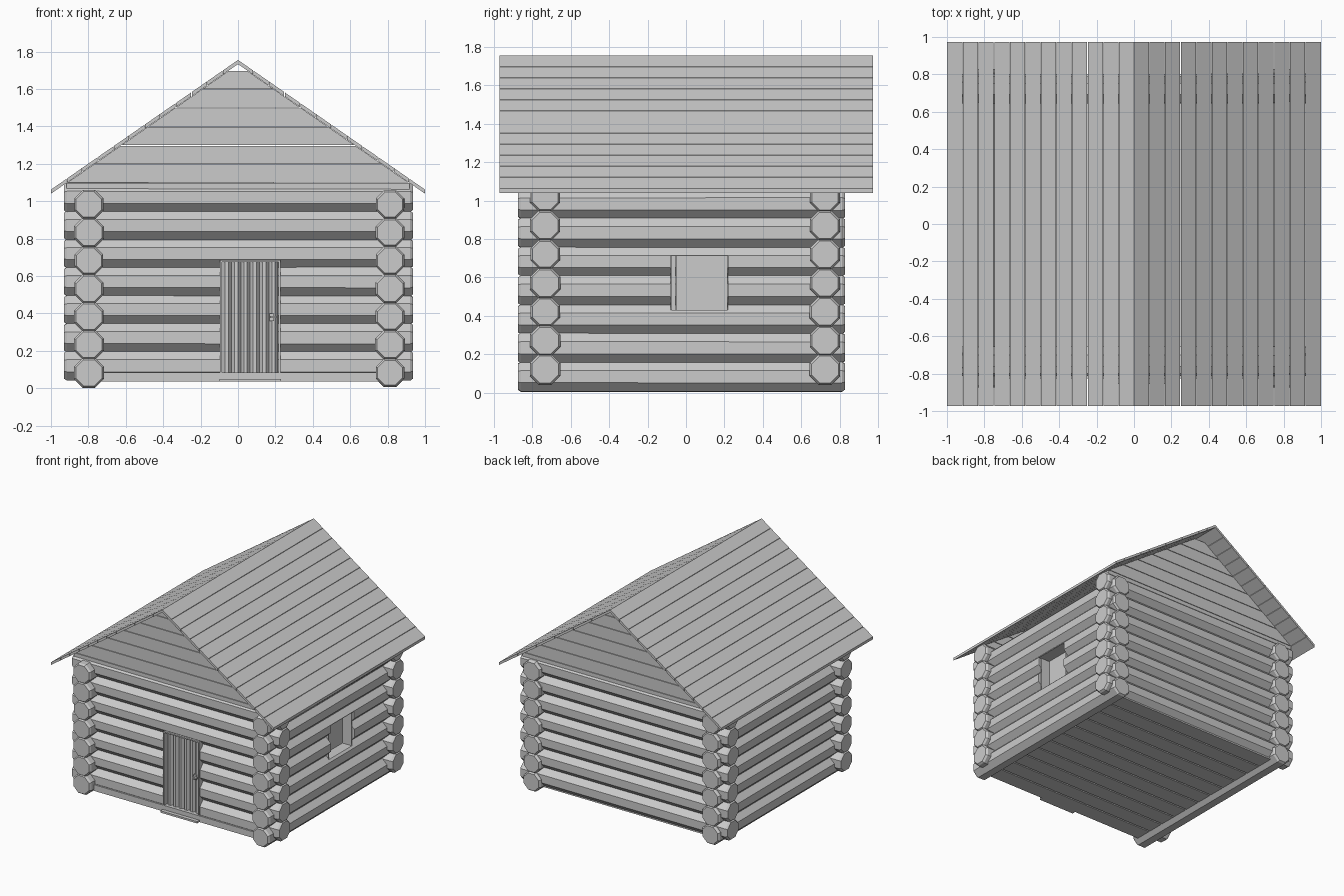
import bpy, bmesh, math, random
from mathutils import Vector

random.seed(4)
if "Cube" in bpy.data.objects:
    bpy.data.objects.remove(bpy.data.objects["Cube"])

GREY = (0.6, 0.6, 0.6, 1)
mat = bpy.data.materials.new("weathered grey wood")
mat.use_nodes = True
mat.diffuse_color = GREY
mat.node_tree.nodes["Principled BSDF"].inputs["Base Color"].default_value = GREY

RIDGE, SLOPE, THICK = 1.755, 0.693, 0.022
R = 0.087
ROWS, STEP = 7, 0.15


def place(axis, u, v, w):
    """Point with section coordinates u, v and distance w along the axis."""
    return {"x": (w, u, v), "y": (u, w, v), "z": (u, v, w)}[axis]


def loft(bm, axis, sections):
    """Skin a closed solid through (points, distance) sections."""
    rings = [[bm.verts.new(place(axis, u, v, w)) for u, v in pts] for pts, w in sections]
    for a, b in zip(rings, rings[1:]):
        for i in range(len(a)):
            j = (i + 1) % len(a)
            bm.faces.new((a[i], a[j], b[j], b[i]))
    bm.faces.new(rings[0])
    bm.faces.new(rings[-1])


def prism(bm, axis, pts, a, b):
    loft(bm, axis, [(pts, a), (pts, b)])


def box(bm, x, y, z):
    prism(bm, "z", [(x[0], y[0]), (x[1], y[0]), (x[1], y[1]), (x[0], y[1])], *z)


def finish(name, bm):
    bmesh.ops.recalc_face_normals(bm, faces=bm.faces[:])
    mesh = bpy.data.meshes.new(name)
    bm.to_mesh(mesh)
    bm.free()
    mesh.materials.append(mat)
    obj = bpy.data.objects.new(name, mesh)
    bpy.context.collection.objects.link(obj)
    return obj


def octagon(u, v, r):
    angles = [math.radians(22.5 + 45 * i) for i in range(8)]
    return [(u + r * math.cos(a), v + r * math.sin(a)) for a in angles]


def log(name, axis, u, v, a, b):
    """Octagonal log with chamfered ends and a slight taper."""
    bm = bmesh.new()
    ra, rb = (R - random.uniform(0, 0.005) for _ in range(2))
    loft(bm, axis, [(octagon(u, v, ra * 0.87), a), (octagon(u, v, ra), a + 0.015),
                    (octagon(u, v, rb), b - 0.015), (octagon(u, v, rb * 0.87), b)])
    # trim whatever would poke through the roof
    for side in (-1, 1):
        geom = bm.verts[:] + bm.edges[:] + bm.faces[:]
        cut = bmesh.ops.bisect_plane(bm, geom=geom, plane_co=Vector((0, 0, RIDGE - THICK)),
                                     plane_no=Vector((side * SLOPE, 0, 1)), clear_outer=True)
        edges = [e for e in cut["geom_cut"] if isinstance(e, bmesh.types.BMEdge)]
        if edges:
            bmesh.ops.holes_fill(bm, edges=edges)
    return finish(name, bm)


def cutter(name, x, y, z):
    bm = bmesh.new()
    box(bm, x, y, z)
    obj = finish(name, bm)
    obj.hide_render = True
    obj.hide_viewport = True
    obj.display_type = "WIRE"
    return obj


def cut_with(obj, tool):
    mod = obj.modifiers.new("opening", "BOOLEAN")
    mod.operation = "DIFFERENCE"
    mod.object = tool


door_hole = cutter("door_cutter", (-0.095, 0.225), (-1.1, -0.5), (-0.1, 0.685))
window_hole = cutter("window_cutter", (0.6, 1.1), (-0.08, 0.22), (0.43, 0.71))

# Log walls, interlocking at the corners
for k in range(ROWS):
    front = log(f"front_log_{k + 1}", "x", -0.734, 0.12 + k * STEP, -0.93, 0.935)
    log(f"back_log_{k + 1}", "x", 0.724, 0.12 + k * STEP, -0.93, 0.935)
    log(f"right_log_{k + 1}", "y", -0.797, 0.0825 + k * STEP, -0.875, 0.828)
    left = log(f"left_log_{k + 1}", "y", 0.813, 0.0825 + k * STEP, -0.875, 0.828)
    if k < 5:
        cut_with(front, door_hole)
    if 2 <= k <= 4:
        cut_with(left, window_hole)

# Floor boards
bm = bmesh.new()
COUNT = 11
width = 1.6 / COUNT
for i in range(COUNT):
    y = -0.825 + i * width
    box(bm, (-0.79, 0.8), (y, y + width - 0.012), (0.035, 0.085))
box(bm, (-0.75, 0.75), (-0.75, 0.72), (0.06, 0.08))
finish("floor_boards", bm)

# Roof slopes of long boards
BOARDS = 12
for side, name in ((-1, "right_roof"), (1, "left_roof")):
    bm = bmesh.new()
    for i in range(BOARDS):
        x0 = i / BOARDS
        x1 = (i + 1) / BOARDS - (0.003 if i < BOARDS - 1 else 0)
        z0, z1 = RIDGE - x0 * SLOPE, RIDGE - x1 * SLOPE
        pts = [(side * x0, z0), (side * x1, z1), (side * x1, z1 - THICK), (side * x0, z0 - THICK)]
        prism(bm, "y", pts, -0.972, 0.974)
    finish(name, bm)

# Gable boards at both ends
for name, a, b in (("front_gable", -0.8, -0.76), ("back_gable", 0.75, 0.79)):
    bm = bmesh.new()
    for i in range(7):
        z0 = 1.0 + i * 0.1
        z1 = z0 + 0.096
        w0, w1 = ((RIDGE - THICK - z) / SLOPE - 0.003 for z in (z0, z1))
        w0 = min(w0, 0.92)
        prism(bm, "y", [(-w0, z0), (w0, z0), (w1, z1), (-w1, z1)], a, b)
    finish(name, bm)

# Door of bevelled planks
bm = bmesh.new()
PLANKS = 6
width = 0.3 / PLANKS
for i in range(PLANKS):
    x = -0.085 + i * width
    prism(bm, "z", [(x, -0.76), (x, -0.78), (x + 0.016, -0.8), (x + width - 0.016, -0.8),
                    (x + width, -0.78), (x + width, -0.76)], 0.05, 0.675)
finish("door", bm)

# Door frame and threshold
bm = bmesh.new()
for x in (-0.096, 0.216):
    box(bm, (x, x + 0.01), (-0.825, -0.67), (0.04, 0.685))
box(bm, (-0.096, 0.226), (-0.825, -0.67), (0.676, 0.686))
box(bm, (-0.1, 0.23), (-0.855, -0.7), (0.035, 0.05))
finish("door_frame", bm)

# Door handle
bm = bmesh.new()
box(bm, (0.168, 0.192), (-0.81, -0.795), (0.36, 0.4))
box(bm, (0.17, 0.205), (-0.83, -0.81), (0.375, 0.387))
finish("door_handle", bm)

# Window shutter, set back in the left wall
bm = bmesh.new()
box(bm, (0.77, 0.79), (-0.08, -0.056), (0.43, 0.71))
box(bm, (0.77, 0.79), (-0.052, 0.22), (0.43, 0.71))
for y in (-0.08, 0.214):
    box(bm, (0.74, 0.87), (y, y + 0.006), (0.43, 0.71))
finish("window_shutter", bm)
